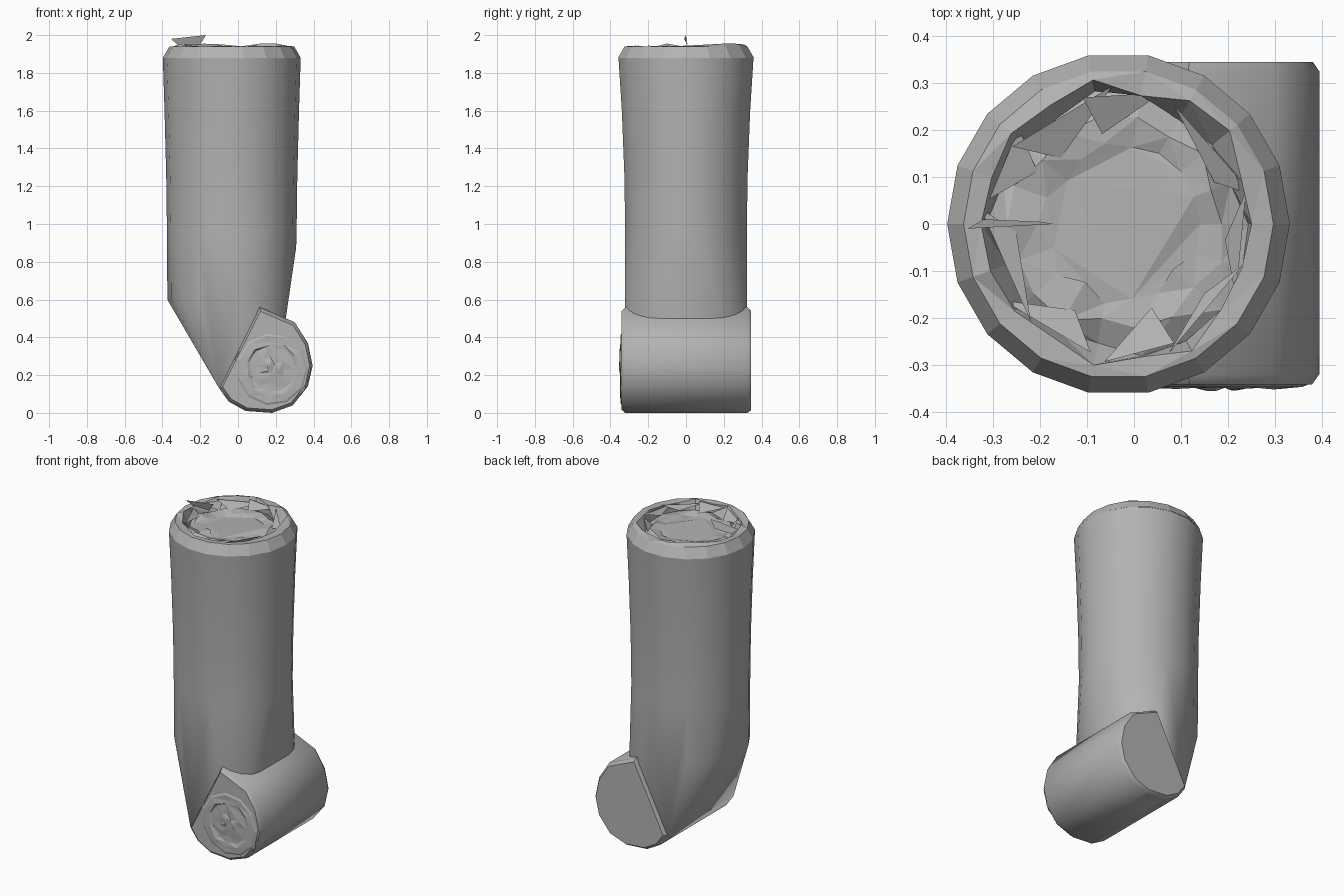
import bpy, bmesh, random
from math import sin, cos, pi
from mathutils import Vector

cube = bpy.data.objects.get("Cube")
if cube:
    bpy.data.objects.remove(cube, do_unlink=True)

grey = bpy.data.materials.new("plain grey")
grey.use_nodes = True
colour = (0.45, 0.45, 0.45, 1)
grey.diffuse_color = colour
grey.node_tree.nodes["Principled BSDF"].inputs["Base Color"].default_value = colour

SIDES = 18
MID_X = -0.033


def finish(name, bm, smooth=None):
    bmesh.ops.recalc_face_normals(bm, faces=bm.faces)
    mesh = bpy.data.meshes.new(name)
    bm.to_mesh(mesh)
    bm.free()
    mesh.materials.append(grey)
    ob = bpy.data.objects.new(name, mesh)
    bpy.context.collection.objects.link(ob)
    if smooth:
        bpy.ops.object.select_all(action='DESELECT')
        ob.select_set(True)
        bpy.context.view_layer.objects.active = ob
        bpy.ops.object.shade_smooth_by_angle(angle=smooth)


def oval(rx, ry, z):
    return [Vector((MID_X + rx * cos(2 * pi * i / SIDES), ry * sin(2 * pi * i / SIDES), z))
            for i in range(SIDES)]


def bridge(bm, a, b):
    n = len(a)
    return [bm.faces.new((a[i], a[(i + 1) % n], b[(i + 1) % n], b[i])) for i in range(n)]


# Outline of the lying roll, in x and z
outline = [(-0.1, 0.13), (-0.05, 0.06), (0.04, 0.01), (0.18, 0), (0.29, 0.04), (0.37, 0.14),
           (0.395, 0.25), (0.37, 0.37), (0.3, 0.48), (0.115, 0.56)]

# Upright body: a slanted, narrowing foot wrapped in a hull, then a flaring tube
bm = bmesh.new()
seam = [bm.verts.new(p) for p in oval(0.343, 0.327, 0.95)]
for p in oval(0.341, 0.325, 0.6):
    if p.x > 0.115:
        p.z = 0.56 + (p.x - 0.115) * 1.64
    bm.verts.new(p)
for y in (-0.325, 0.325):
    for x, z in outline[:4]:
        bm.verts.new((x, y, z))
    bm.verts.new((0.115, y * 0.93, 0.56))
hull = bmesh.ops.convex_hull(bm, input=bm.verts)
bmesh.ops.delete(bm, geom=list({v for v in hull["geom_interior"] if isinstance(v, bmesh.types.BMVert)}),
                 context='VERTS')
bmesh.ops.delete(bm, geom=[f for f in bm.faces if all(v.co.z > 0.94 for v in f.verts)],
                 context='FACES_ONLY')
for rx, ry, z in [(0.347, 0.331, 1.25), (0.356, 0.345, 1.6), (0.365, 0.363, 1.88)]:
    ring = [bm.verts.new(p) for p in oval(rx, ry, z)]
    bridge(bm, seam, ring)
    seam = ring
finish("upright_body", bm, 0.6)

# Lying roll: prism with slightly drawn-in ends
bm = bmesh.new()
rings = []
for y, scale in [(-0.342, 0.93), (-0.32, 1), (0.325, 1), (0.345, 0.94)]:
    rings.append([bm.verts.new((0.17 + (x - 0.17) * scale, y, 0.24 + (z - 0.24) * scale))
                  for x, z in outline])
for a, b in zip(rings, rings[1:]):
    bridge(bm, a, b)
bm.faces.new(rings[-1])
bm.faces.new(rings[0])
finish("lying_roll", bm, 0.75)


def rolled_end(name, centre, u, v, rings, sides, seed, jitter, shards):
    """Crumpled spiral end with uneven rings and loose triangular flaps."""
    rnd = random.Random(seed)
    u, v, centre = Vector(u), Vector(v), Vector(centre)
    w = u.cross(v)

    def at(r, angle, h):
        return centre + u * r * cos(angle) + v * r * sin(angle) + w * h

    bm = bmesh.new()
    last = None
    for k, (r, h) in enumerate(rings):
        j = jitter if k > 1 else 0
        ring = [bm.verts.new(at(r + rnd.uniform(-j, j), 2 * pi * i / sides,
                                h + rnd.uniform(-j, j) * 0.6)) for i in range(sides)]
        if last:
            bridge(bm, last, ring)
        last = ring
    bm.faces.new(last)
    bmesh.ops.triangulate(bm, faces=bm.faces)
    finish(name, bm)

    bm = bmesh.new()
    outer, top = rings[2]
    for i in range(shards):
        a = 2 * pi * i / shards + rnd.uniform(-0.2, 0.2)
        spread = rnd.uniform(0.25, 0.5)
        pts = [at(outer, a - spread, top - jitter), at(outer * 0.95, a + spread, top),
               at(outer * rnd.uniform(0.6, 0.8), a + rnd.uniform(-0.3, 0.3), top - jitter * 2)]
        bm.faces.new([bm.verts.new(p) for p in pts])
    finish(name + "_flaps", bm)


# Crumpled upper opening
rolled_end("top_end", (MID_X, 0, 1.88), (1, 0, 0), (0, 1, 0),
           [(0.365, 0), (0.33, 0.06), (0.295, 0.065), (0.27, 0.0), (0.22, 0.025), (0.16, 0.02)],
           SIDES, 4, 0.018, 9)

# Crumpled front end of the roll
rolled_end("front_end", (0.18, -0.335, 0.23), (1, 0, 0), (0, 0, 1),
           [(0.205, 0), (0.18, 0.012), (0.14, 0.014), (0.125, 0.008), (0.07, 0.012), (0.03, 0.018)],
           11, 7, 0.008, 5)

# Loose flap standing above the rim
bm = bmesh.new()
bm.faces.new([bm.verts.new(p) for p in [(-0.355, -0.01, 1.98), (-0.17, 0.0, 2.0),
                                       (-0.2, 0.005, 1.95), (-0.32, 0.01, 1.95)]])
finish("rim_flap", bm)
